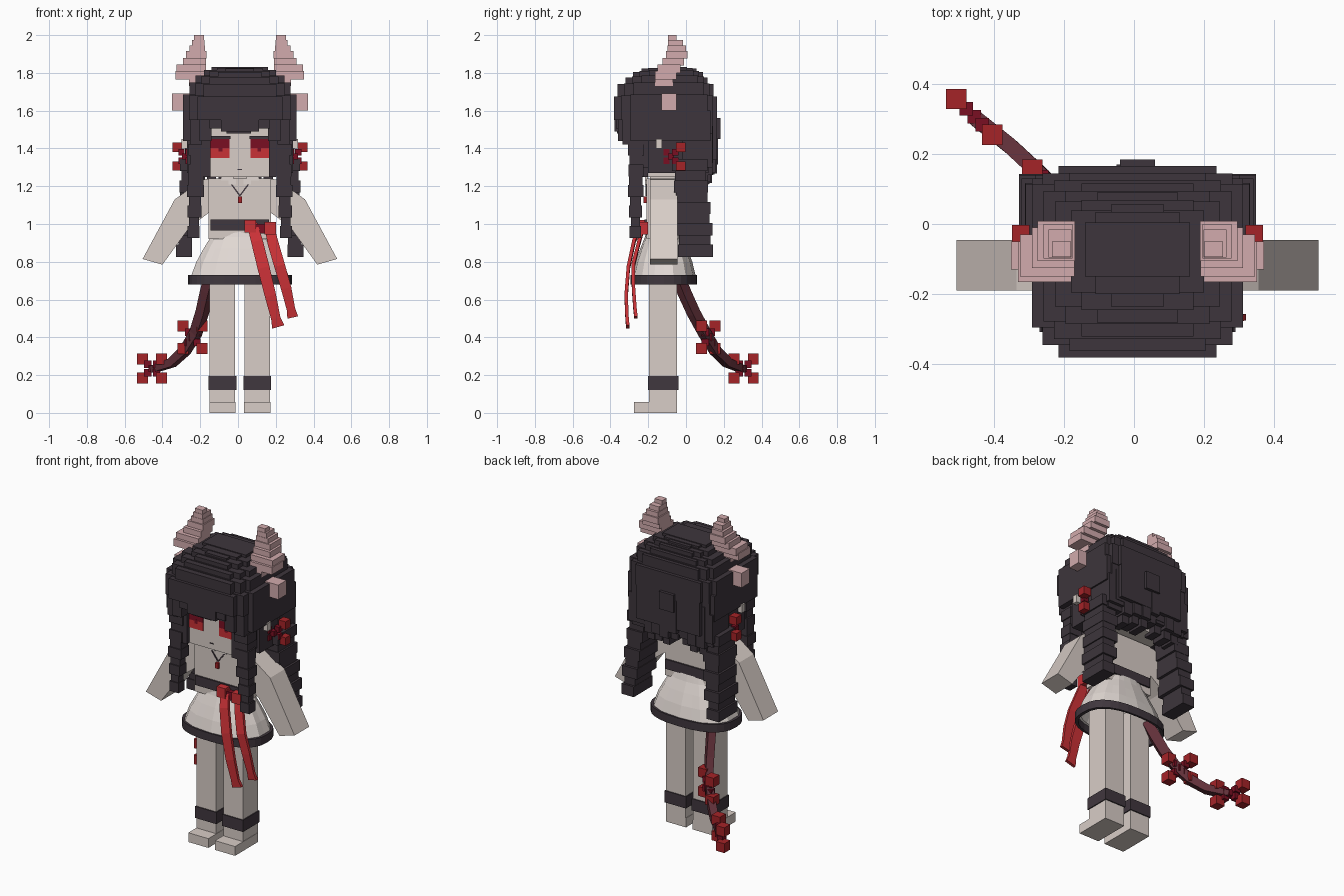
import bpy, bmesh, math, random
from mathutils import Vector

random.seed(4)
CX = 0.01  # body centre line
if "Cube" in bpy.data.objects:
    bpy.data.objects.remove(bpy.data.objects["Cube"])


def material(name, code):
    rgb = [int(code[i:i + 2], 16) / 255 for i in (0, 2, 4)]
    col = [c / 12.92 if c < 0.04 else ((c + 0.055) / 1.055) ** 2.4 for c in rgb] + [1]
    m = bpy.data.materials.new(name)
    m.use_nodes = True
    m.diffuse_color = col
    m.node_tree.nodes["Principled BSDF"].inputs["Base Color"].default_value = col
    return m


PALE = material("pale skin and cloth", "d8cdc7")
SKIRT = material("skirt cloth", "e2d9d4")
HAIR = material("dark hair", "3d353c")
TRIM = material("charcoal trim", "40373e")
HORN = material("pink horn", "d2abad")
RED = material("flower red", "a52327")
SASH = material("sash red", "c93136")
WINE = material("wine red", "7a0f22")
TAIL = material("tail maroon", "613039")


def finish(name, bm, mats):
    bmesh.ops.recalc_face_normals(bm, faces=bm.faces)
    me = bpy.data.meshes.new(name)
    bm.to_mesh(me)
    bm.free()
    for m in mats:
        me.materials.append(m)
    ob = bpy.data.objects.new(name, me)
    bpy.context.collection.objects.link(ob)
    return ob


def boxes(name, mat, items, sides=(1,)):
    """Boxes as (x0, x1, y0, y1, z0, z1), x measured from the body centre line."""
    bm = bmesh.new()
    for s in sides:
        for x0, x1, y0, y1, z0, z1 in items:
            vs = bmesh.ops.create_cube(bm, size=1)["verts"]
            for v in vs:
                v.co = (CX + s * (x0 + x1) / 2 + v.co.x * abs(x1 - x0),
                        (y0 + y1) / 2 + v.co.y * (y1 - y0),
                        (z0 + z1) / 2 + v.co.z * (z1 - z0))
    return finish(name, bm, [mat])


BOTH = (-1, 1)


def loft(name, mat, rings):
    bm = bmesh.new()
    rows = [[bm.verts.new(p) for p in r] for r in rings]
    n = len(rows[0])
    for a, b in zip(rows, rows[1:]):
        for i in range(n):
            bm.faces.new((a[i], a[(i + 1) % n], b[(i + 1) % n], b[i]))
    bm.faces.new(rows[0])
    bm.faces.new(rows[-1])
    return finish(name, bm, [mat])


def ribbon(name, mat, pts, normal, wide, thick):
    """Rectangular strip swept along a path lying across the given normal."""
    pts, n = [Vector(p) for p in pts], Vector(normal).normalized()
    rings = []
    for i, p in enumerate(pts):
        t = pts[min(i + 1, len(pts) - 1)] - pts[max(i - 1, 0)]
        s = t.cross(n).normalized()
        w, h = s * wide[i] / 2, n * thick / 2
        rings.append([p + w + h, p - w + h, p - w - h, p + w - h])
    return loft(name, mat, rings)


def flower(name, c, d, dz, size):
    """Four petal cubes on a diagonal cross."""
    bits, h = [], size / 2
    for a in BOTH:
        for b in BOTH:
            x, y, z = c[0] + a * d[0], c[1] + a * d[1], c[2] + b * dz
            bits.append((x - h, x + h, y - h, y + h, z - h, z + h))
    boxes(name + "_petals", RED, bits)
    core = []
    for k in (-0.45, 0, 0.45):
        for b in BOTH:
            x, y, z, r = c[0] + k * d[0], c[1] + k * d[1], c[2] + b * k * dz, size * 0.33
            core.append((x - r, x + r, y - r, y + r, z - r, z + r))
    boxes(name + "_core", WINE, core)


# Legs, feet and ankle bands
boxes("legs", PALE, [(0.025, 0.16, -0.195, -0.047, 0.05, 0.78)], BOTH)
boxes("feet", PALE, [(0.023, 0.162, -0.275, -0.047, 0, 0.058)], BOTH)
boxes("ankle_bands", TRIM, [(0.019, 0.166, -0.202, -0.04, 0.122, 0.195)], BOTH)

# Torso, collar and belt
boxes("torso", PALE, [(-0.165, 0.165, -0.21, -0.04, 0.92, 1.24), (-0.05, 0.05, -0.19, -0.06, 1.2, 1.28)])
boxes("collar", SKIRT, [(0.02, 0.06, -0.216, -0.2, 1.21, 1.24), (0.035, 0.1, -0.216, -0.2, 1.23, 1.25)], BOTH)
boxes("belt", TRIM, [(-0.155, 0.155, -0.22, -0.03, 0.965, 1.025)])
boxes("necklace_bead", RED, [(-0.01, 0.01, -0.226, -0.208, 1.11, 1.145)])
for s in BOTH:
    ribbon("necklace_cord", TRIM, [(CX, -0.212, 1.15), (CX + s * 0.045, -0.212, 1.21)],
           (0, 1, 0), [0.007] * 2, 0.006)

# Arms with wide sleeves
for s, side in zip(BOTH, ("right", "left")):
    outline = [(0.15, 1.24), (0.2, 1.235), (0.345, 1.13), (0.515, 0.815), (0.41, 0.785), (0.265, 0.985), (0.15, 1.07)]
    loft(side + "_arm", PALE, [[(CX + s * x, y, z) for x, z in outline] for y in (-0.19, -0.045)])


# Pleated skirt and its hem
def skirt_ring(z, rx, pleat=0.0, n=28):
    ry = rx * 0.64
    out = []
    for i in range(n):
        a = 2 * math.pi * i / n
        k = 1 + pleat * (i % 2)
        c, s = math.cos(a), math.sin(a)
        out.append((CX + rx * k * math.copysign(abs(c) ** 0.8, c),
                    -0.117 + ry * k * math.copysign(abs(s) ** 0.8, s), z))
    return out


def shell(name, mat, profile):
    ob = loft(name, mat, [skirt_ring(*p) for p in profile])
    bm = bmesh.new()
    bm.from_mesh(ob.data)
    bmesh.ops.delete(bm, geom=[f for f in bm.faces if len(f.verts) > 4], context="FACES_ONLY")
    bm.to_mesh(ob.data)
    bm.free()


shell("skirt", SKIRT, [(0.97, 0.14), (0.93, 0.155, 0.02), (0.87, 0.19, 0.03), (0.8, 0.228, 0.03),
                       (0.725, 0.258, 0.02), (0.73, 0.24), (0.96, 0.125)])
shell("skirt_hem", TRIM, [(0.73, 0.255), (0.73, 0.275), (0.68, 0.275), (0.68, 0.255), (0.73, 0.255)])

# Sash knot and hanging strips
boxes("sash_knot", WINE, [(0.07, 0.14, -0.25, -0.2, 0.95, 1.0)])
boxes("sash_bows", SASH, [(0.025, 0.085, -0.262, -0.2, 0.955, 1.02), (0.13, 0.19, -0.262, -0.2, 0.945, 1.01)])
ribbon("long_sash_strip", SASH, [(0.075, -0.23, 1.0), (0.1, -0.275, 0.91), (0.135, -0.305, 0.77),
                                 (0.172, -0.317, 0.62), (0.2, -0.312, 0.5), (0.213, -0.308, 0.455)],
       (0, 1, 0), [0.055, 0.062, 0.064, 0.06, 0.05, 0.066], 0.018)
ribbon("short_sash_strip", SASH, [(0.165, -0.225, 0.99), (0.185, -0.25, 0.9), (0.22, -0.28, 0.78),
                                  (0.255, -0.278, 0.66), (0.28, -0.27, 0.55), (0.29, -0.265, 0.505)],
       (0, 1, 0), [0.05, 0.058, 0.058, 0.055, 0.045, 0.058], 0.018)

# Tail with two flowers
ribbon("tail", TAIL, [(-0.14, -0.05, 0.74), (-0.165, -0.01, 0.64), (-0.19, 0.04, 0.53), (-0.225, 0.1, 0.42),
                      (-0.28, 0.155, 0.33), (-0.35, 0.22, 0.265), (-0.45, 0.3, 0.23)],
       (0.66, 0.75, 0), [0.06, 0.06, 0.058, 0.055, 0.05, 0.045, 0.035], 0.045)
flower("tail_flower", (-0.25, 0.118, 0.4), (0.05, -0.036), 0.06, 0.058)
flower("tail_tip_flower", (-0.465, 0.305, 0.235), (0.051, -0.051), 0.05, 0.058)

# Head and face
boxes("head", PALE, [(-0.18, 0.18, -0.275, 0.07, 1.25, 1.6)])
boxes("lower_irises", SASH, [(0.055, 0.155, -0.28, -0.27, 1.35, 1.402)], BOTH)
boxes("upper_irises", WINE, [(0.055, 0.155, -0.28, -0.27, 1.4, 1.45)], BOTH)
boxes("pupils", WINE, [(0.093, 0.113, -0.282, -0.275, 1.385, 1.41)], BOTH)
boxes("eyelashes", TRIM, [(0.05, 0.165, -0.283, -0.274, 1.45, 1.465)], BOTH)
boxes("mouth", TRIM, [(-0.012, 0.012, -0.279, -0.272, 1.285, 1.29)])

# Stepped hair cap: (z0, z1, half width, front, back)
cap = []
for z0, z1, hx, y0, y1 in [(1.79, 1.832, 0.15, -0.235, 0.055), (1.77, 1.815, 0.19, -0.28, 0.09),
                           (1.74, 1.785, 0.235, -0.32, 0.115), (1.66, 1.75, 0.268, -0.362, 0.145),
                           (1.55, 1.685, 0.3, -0.38, 0.165)]:
    for k, (dx, dy) in enumerate([(0, 0.085), (0.03, 0.035), (0.075, 0)]):
        cap.append((-hx + dx, hx - dx, y0 + dy, y1 - dy * 0.6, z0, z1 - k * 0.005))
boxes("hair_cap", HAIR, cap)

# Fringe
boxes("fringe_middle", HAIR, [(-0.1, 0.1, -0.378, -0.25, 1.49, 1.6), (-0.07, 0.06, -0.365, -0.25, 1.48, 1.6)])
boxes("fringe_sides", HAIR, [(0.09, 0.16, -0.37, -0.25, 1.505, 1.6), (0.15, 0.215, -0.36, -0.2, 1.44, 1.6),
                             (0.2, 0.265, -0.335, -0.15, 1.42, 1.6), (0.25, 0.3, -0.295, 0.13, 1.44, 1.6),
                             (0.155, 0.19, -0.3, -0.2, 1.25, 1.5)], BOTH)

# Side and back hair
boxes("side_hair", HAIR, [(0.17, 0.28, -0.2, 0.12, 1.27, 1.5), (0.17, 0.262, -0.3, -0.15, 1.3, 1.5),
                          (0.2, 0.29, -0.02, 0.14, 1.3, 1.48)], BOTH)
back = [(-0.22, 0.22, 0.02, 0.165, 1.34, 1.6), (-0.27, 0.27, 0.02, 0.14, 1.3, 1.6),
        (-0.05, 0.05, 0.1, 0.183, 1.45, 1.56)]
for i in range(8):
    x = -0.24 + 0.06 * i
    y, z = random.uniform(0.135, 0.172), random.uniform(1.2, 1.28)
    back += [(x, x + 0.06, 0.02, y, z + 0.05, 1.52), (x + 0.006, x + 0.054, 0.03, y - 0.025, z, 1.4)]
boxes("back_hair", HAIR, back)


def braid(name, top, bottom, half_top, half_bottom, count):
    """Tapered stack of uneven blocks between two points."""
    a, b, items = Vector(top), Vector(bottom), []
    step = (a.z - b.z) / count
    for i in range(count):
        t = i / (count - 1)
        p = a.lerp(b, t)
        hx, hy = (u + (v - u) * t for u, v in zip(half_top, half_bottom))
        g = 0.008 * (i % 2) + random.uniform(-0.004, 0.004)
        z = a.z - step * i
        items.append((p.x - hx + g, p.x + hx - g, p.y - hy + g, p.y + hy - g, z - step - 0.004, z + 0.004))
    boxes(name, HAIR, items, BOTH)


braid("front_locks", (0.225, -0.265, 1.42), (0.245, -0.268, 0.93), (0.05, 0.045), (0.035, 0.034), 9)
braid("back_braids", (0.255, 0.02, 1.34), (0.295, 0.05, 0.83), (0.06, 0.09), (0.045, 0.095), 9)

# Hair flowers and clips
for s, side in zip(BOTH, ("right", "left")):
    flower(side + "_hair_flower", (s * 0.29, -0.08, 1.357), (s * 0.042, 0.052), 0.05, 0.05)
boxes("hair_clips", PALE, [(0.27, 0.308, -0.16, -0.127, 1.4, 1.45)], BOTH)

# Horns and side horn stubs
boxes("horns", HORN, [(0.17, 0.27, -0.165, -0.07, 1.73, 1.775), (0.17, 0.34, -0.165, -0.05, 1.765, 1.81),
                      (0.18, 0.335, -0.15, -0.03, 1.8, 1.845), (0.18, 0.3, -0.125, -0.01, 1.84, 1.88),
                      (0.178, 0.285, -0.105, 0.008, 1.875, 1.915), (0.185, 0.268, -0.098, 0.0, 1.91, 1.945),
                      (0.188, 0.253, -0.096, -0.015, 1.94, 1.975), (0.19, 0.243, -0.094, -0.05, 1.97, 2.0)], BOTH)
boxes("horn_stubs", HORN, [(0.24, 0.36, -0.13, -0.05, 1.602, 1.692)], BOTH)
